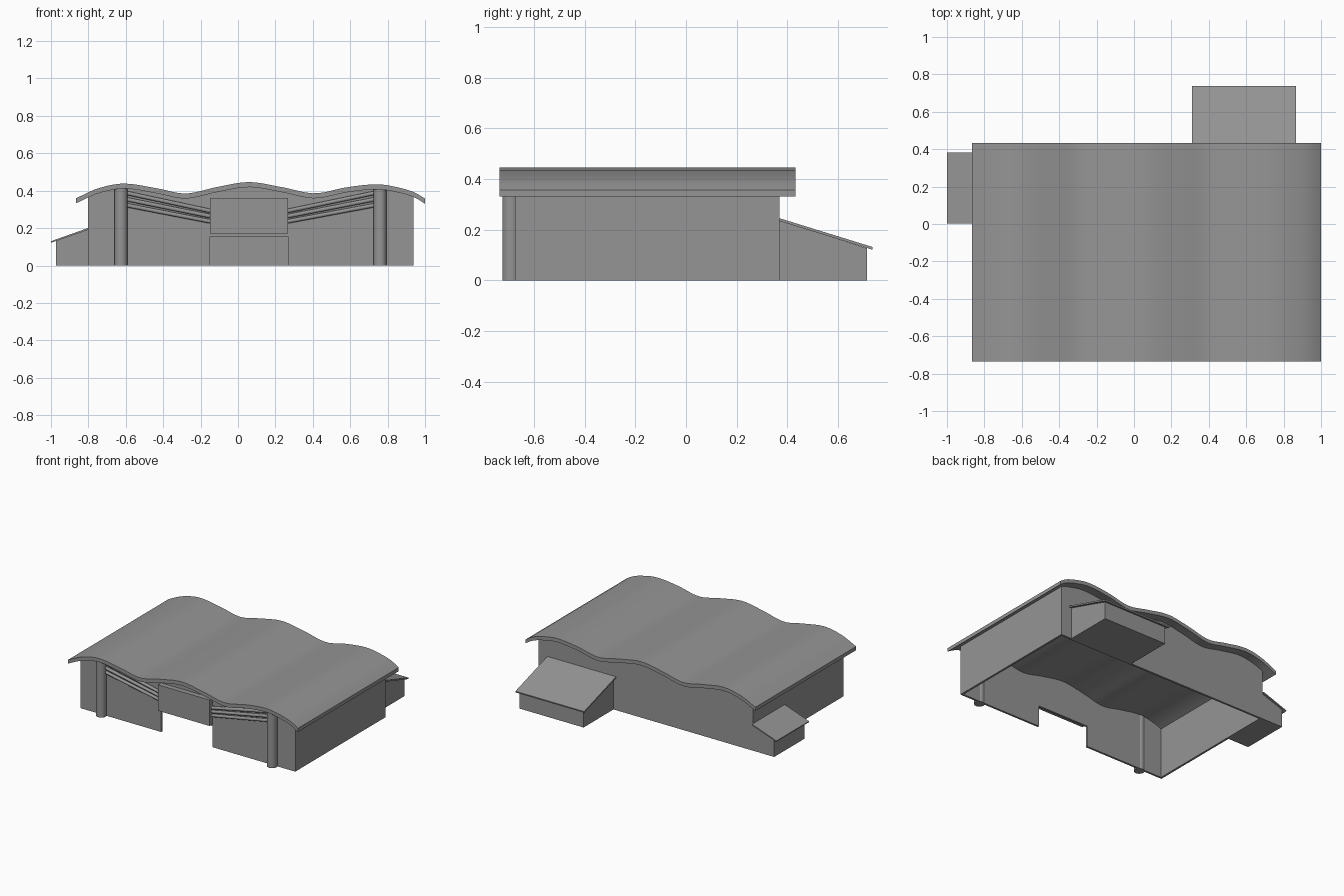
import bpy, bmesh, math
from mathutils import Vector

if "Cube" in bpy.data.objects:
    bpy.data.objects.remove(bpy.data.objects["Cube"])

grey = bpy.data.materials.new("plain_grey")
grey.use_nodes = True
grey.diffuse_color = (0.3, 0.3, 0.3, 1)
grey.node_tree.nodes["Principled BSDF"].inputs["Base Color"].default_value = (0.3, 0.3, 0.3, 1)


def add(name, bm, smooth=False):
    bmesh.ops.recalc_face_normals(bm, faces=bm.faces)
    mesh = bpy.data.meshes.new(name)
    bm.to_mesh(mesh)
    bm.free()
    mesh.materials.append(grey)
    obj = bpy.data.objects.new(name, mesh)
    bpy.context.collection.objects.link(obj)
    if smooth:
        bpy.ops.object.select_all(action='DESELECT')
        bpy.context.view_layer.objects.active = obj
        obj.select_set(True)
        bpy.ops.object.shade_smooth_by_angle(angle=math.radians(35))
    return obj


def prism(name, outline, axis, lo, hi, smooth=False):
    """Extrude an outline, given as (x or y, z), along the other ground axis."""
    bm = bmesh.new()
    place = (lambda p, t: (p[0], t, p[1])) if axis == 'Y' else (lambda p, t: (t, p[0], p[1]))
    face = bm.faces.new([bm.verts.new(place(p, lo)) for p in outline])
    moved = bmesh.ops.extrude_face_region(bm, geom=[face])["geom"]
    shift = Vector((0, hi - lo, 0)) if axis == 'Y' else Vector((hi - lo, 0, 0))
    bmesh.ops.translate(bm, vec=shift, verts=[v for v in moved if isinstance(v, bmesh.types.BMVert)])
    return add(name, bm, smooth)


def box(name, x0, x1, y0, y1, z0, z1):
    return prism(name, [(x0, z0), (x1, z0), (x1, z1), (x0, z1)], 'Y', y0, y1)


def tube(name, a, b, radius, sides):
    a, b = Vector(a), Vector(b)
    bm = bmesh.new()
    bmesh.ops.create_cone(bm, cap_ends=True, segments=sides, radius1=radius,
                          radius2=radius, depth=(b - a).length)
    turn = Vector((0, 0, 1)).rotation_difference(b - a)
    bmesh.ops.rotate(bm, verts=bm.verts, cent=(0, 0, 0), matrix=turn.to_matrix())
    bmesh.ops.translate(bm, vec=(a + b) / 2, verts=bm.verts)
    return add(name, bm, True)


# Wavy roof line
KNOTS = [(-0.865, 0.36), (-0.75, 0.412), (-0.61, 0.438), (-0.43, 0.412), (-0.28, 0.385),
         (-0.11, 0.42), (0.06, 0.446), (0.24, 0.418), (0.41, 0.386), (0.58, 0.418),
         (0.75, 0.434), (0.88, 0.412), (0.95, 0.388), (1.0, 0.357)]


def wave(x):
    i = max(k for k in range(len(KNOTS) - 1) if KNOTS[k][0] <= x or k == 0)
    (x0, z0), (x1, z1) = KNOTS[i], KNOTS[i + 1]

    def slope(k):
        a, b = KNOTS[max(k - 1, 0)], KNOTS[min(k + 1, len(KNOTS) - 1)]
        return (b[1] - a[1]) / (b[0] - a[0])
    h = x1 - x0
    t = (x - x0) / h
    return ((2*t**3 - 3*t**2 + 1) * z0 + (t**3 - 2*t**2 + t) * h * slope(i)
            + (3*t**2 - 2*t**3) * z1 + (t**3 - t**2) * h * slope(i + 1))


def wave_points(x0, x1, drop, count=56):
    xs = [x0 + (x1 - x0) * i / count for i in range(count + 1)]
    return [(x, wave(x) - drop) for x in xs]


ROOF_THICK = 0.027
prism("wavy_roof", wave_points(-0.865, 1.0, 0) + wave_points(-0.865, 1.0, ROOF_THICK)[::-1],
      'Y', -0.735, 0.432, True)

# Walls reach up into the roof, with a doorway in the front
LEFT, RIGHT, FRONT, BACK, WALL = 0.937, -0.803, -0.675, 0.368, 0.015
DOOR0, DOOR1, DOOR_TOP = -0.15, 0.267, 0.155
top = wave_points(RIGHT, LEFT, 0.02)[::-1]
doorway = [(DOOR0, 0), (DOOR0, DOOR_TOP), (DOOR1, DOOR_TOP), (DOOR1, 0)]
prism("front_wall", [(RIGHT, 0)] + doorway + [(LEFT, 0)] + top, 'Y', FRONT, FRONT + WALL)
prism("back_wall", [(RIGHT, 0), (LEFT, 0)] + top, 'Y', BACK - WALL, BACK)
box("left_wall", LEFT - WALL, LEFT, FRONT + WALL, BACK - WALL, 0, wave(LEFT) - 0.02)
box("right_wall", RIGHT, RIGHT + WALL, FRONT + WALL, BACK - WALL, 0, wave(RIGHT) - 0.02)

# Panel above the doorway
box("entrance_panel", DOOR0, DOOR1, -0.712, FRONT + 0.005, 0.17, 0.36)

# Columns and the slanting rails between them and the panel
for side, col_x, panel_x in (("right", -0.625, DOOR0), ("left", 0.76, DOOR1)):
    tube(side + "_column", (col_x, -0.69, 0), (col_x, -0.69, 0.412), 0.035, 32)
    for i, (outer, inner) in enumerate(((0.394, 0.292), (0.36, 0.264), (0.328, 0.236))):
        tube(f"{side}_rail_{i + 1}", (col_x, -0.682, outer), (panel_x, -0.682, inner), 0.011, 12)

# Back lean-to
prism("back_annex", [(BACK, 0), (0.715, 0), (0.715, 0.126), (BACK, 0.236)], 'X', 0.33, 0.85)
prism("back_annex_roof", [(BACK, 0.234), (0.735, 0.121), (0.737, 0.131), (BACK, 0.245)],
      'X', 0.31, 0.867)

# Right side lean-to
prism("side_annex", [(RIGHT, 0), (-0.973, 0), (-0.973, 0.133), (RIGHT, 0.194)], 'Y', 0.018, BACK)
prism("side_annex_roof", [(RIGHT, 0.19), (-0.998, 0.122), (-1.0, 0.13), (RIGHT, 0.2)],
      'Y', 0.003, 0.381)
